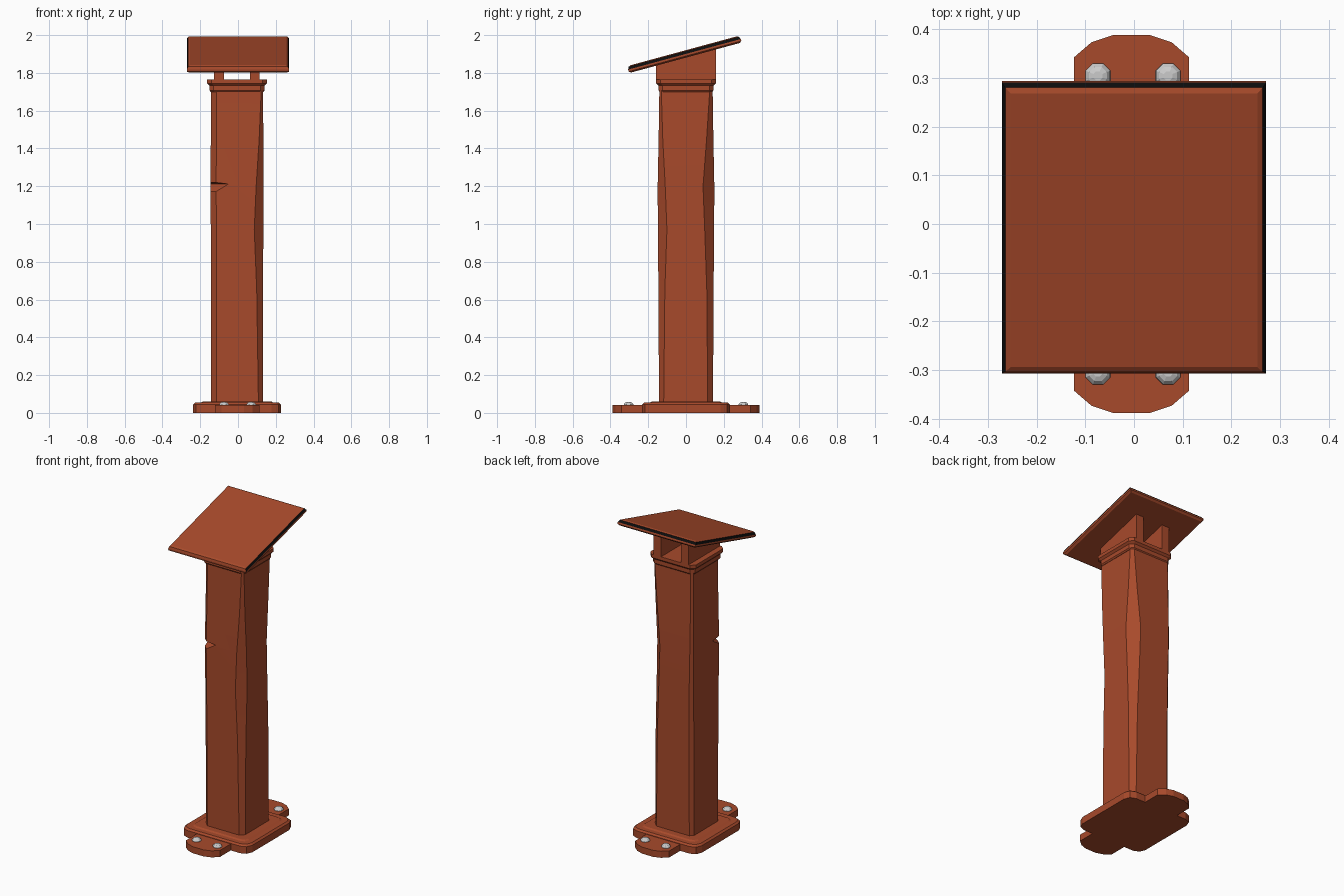
import bpy, bmesh
from math import radians, cos, sin, pi

if "Cube" in bpy.data.objects:
    bpy.data.objects.remove(bpy.data.objects["Cube"])

CX = -0.005


def material(name, rgb):
    m = bpy.data.materials.new(name)
    m.diffuse_color = (*rgb, 1)
    m.use_nodes = True
    m.node_tree.nodes["Principled BSDF"].inputs["Base Color"].default_value = m.diffuse_color
    return m


RUST = material("rust_paint", (0.39, 0.068, 0.024))
BLACK = material("black_trim", (0.004, 0.004, 0.004))


def finish(name, bm, mats=(RUST,)):
    bmesh.ops.recalc_face_normals(bm, faces=bm.faces)
    me = bpy.data.meshes.new(name)
    bm.to_mesh(me)
    bm.free()
    for m in mats:
        me.materials.append(m)
    ob = bpy.data.objects.new(name, me)
    bpy.context.collection.objects.link(ob)
    return ob


def loft(name, rings, mats=(RUST,), pick=None):
    """Skin equal-sized rings of points and cap both ends."""
    bm = bmesh.new()
    vs = [[bm.verts.new(p) for p in r] for r in rings]
    n = len(rings[0])
    for i in range(len(vs) - 1):
        for j in range(n):
            k = (j + 1) % n
            f = bm.faces.new((vs[i][j], vs[i][k], vs[i + 1][k], vs[i + 1][j]))
            if pick:
                f.material_index = pick(i, j)
    bm.faces.new(vs[0][::-1])
    bm.faces.new(vs[-1])
    return finish(name, bm, mats)


def chamfered(hx, hy, z, cuts, cx=CX):
    """Rectangle with one cut per corner: (-,-), (+,-), (+,+), (-,+)."""
    a, b, c, d = cuts
    pts = [(-hx, -hy + a), (-hx + a, -hy), (hx - b, -hy), (hx, -hy + b),
           (hx, hy - c), (hx - c, hy), (-hx + d, hy), (-hx, hy - d)]
    return [(x + cx, y, z) for x, y in pts]


def rounded(hx, hy, z, r, seg=2):
    pts = []
    for q, (sx, sy) in enumerate(((1, 1), (-1, 1), (-1, -1), (1, -1))):
        for s in range(seg + 1):
            t = pi / 2 * (q + s / seg)
            pts.append((CX + sx * (hx - r) + r * cos(t), sy * (hy - r) + r * sin(t), z))
    return pts


# Base plate with bevelled rim and raised middle
loft("base_plate", [rounded(h, h, z, r) for h, z, r in
     ((0.233, 0, 0.05), (0.233, 0.044, 0.05), (0.222, 0.054, 0.045),
      (0.192, 0.054, 0.035), (0.182, 0.06, 0.03))])

# Bolted ears front and back
half = [(0.118, 0.20), (0.118, 0.342), (0.082, 0.373), (0.037, 0.388)]
outline = half + [(-x, y) for x, y in reversed(half)]
for side, s in (("front", -1), ("back", 1)):
    loft(side + "_ear", [[(CX + x, s * y, z) for x, y in outline] for z in (0, 0.041)])
    for hand, x in (("left", -0.074), ("right", 0.07)):
        rings = [[(x + r * cos(pi / 4 * k + pi / 8), s * 0.304 + r * sin(pi / 4 * k + pi / 8), z)
                  for k in range(8)]
                 for r, z in ((0.028, 0.036), (0.027, 0.046), (0.020, 0.054), (0.010, 0.058))]
        loft(f"{side}_{hand}_bolt", rings, ())

# Column with worn corners
levels = [(0.055, 0.138, 0.143, (0.030, 0.025, 0.028, 0.020)),
          (0.65, 0.138, 0.146, (0.030, 0.034, 0.036, 0.020)),
          (0.97, 0.139, 0.149, (0.030, 0.048, 0.050, 0.018)),
          (1.20, 0.141, 0.150, (0.030, 0.040, 0.060, 0.015)),
          (1.45, 0.139, 0.145, (0.030, 0.022, 0.036, 0.012)),
          (1.715, 0.138, 0.141, (0.030, 0.010, 0.015, 0.012))]
column = loft("column", [chamfered(hx, hy, z, c) for z, hx, hy, c in levels])

# Chipped notch in the front left corner
bm = bmesh.new()
v = [bm.verts.new(p) for p in ((-0.03, -0.17, 1.212), (-0.17, -0.03, 1.212),
                               (-0.2, -0.2, 1.235), (-0.2, -0.2, 1.09))]
for f in ((0, 1, 2), (0, 1, 3), (0, 2, 3), (1, 2, 3)):
    bm.faces.new([v[i] for i in f])
cutter = finish("notch_cutter", bm)
cutter.hide_render = True
mod = column.modifiers.new("notch", 'BOOLEAN')
mod.operation = 'DIFFERENCE'
mod.solver = 'EXACT'
mod.object = cutter
bpy.context.view_layer.objects.active = column
column.select_set(True)
bpy.ops.object.modifier_apply(modifier=mod.name)
bpy.data.objects.remove(cutter)
bpy.ops.object.shade_smooth_by_angle(angle=radians(25))

# Flared collar on top of the column
loft("collar", [chamfered(h, h, z, (c,) * 4) for h, z, c in
     ((0.140, 1.70, 0.02), (0.146, 1.708, 0.022), (0.146, 1.733, 0.022),
      (0.158, 1.745, 0.024), (0.158, 1.766, 0.024))])

# Two sloped brackets under the panel
for hand, x0, x1 in (("left", -0.127, -0.075), ("right", 0.063, 0.115)):
    prof = [(-0.158, 1.745), (0.158, 1.745), (0.158, 1.93), (-0.158, 1.845)]
    loft(hand + "_bracket", [[(x, y, z) for y, z in prof] for x in (x0, x1)])

# Tilted panel with black trim on the sides and back
prof = [(0.012, -0.019), (0, -0.011), (0, 0.0), (0.007, 0.014), (0.018, 0.019)]
rings = [[(sx * (0.271 - i), sy * (0.309 - i), w)
          for sx, sy in ((-1, -1), (1, -1), (1, 1), (-1, 1))] for i, w in prof]
panel = loft("sloped_panel", rings, (RUST, BLACK), lambda i, j: int(i == 2 and j > 0))
panel.rotation_euler.x = radians(15.2)
panel.location = (0, -0.008, 1.8985)
